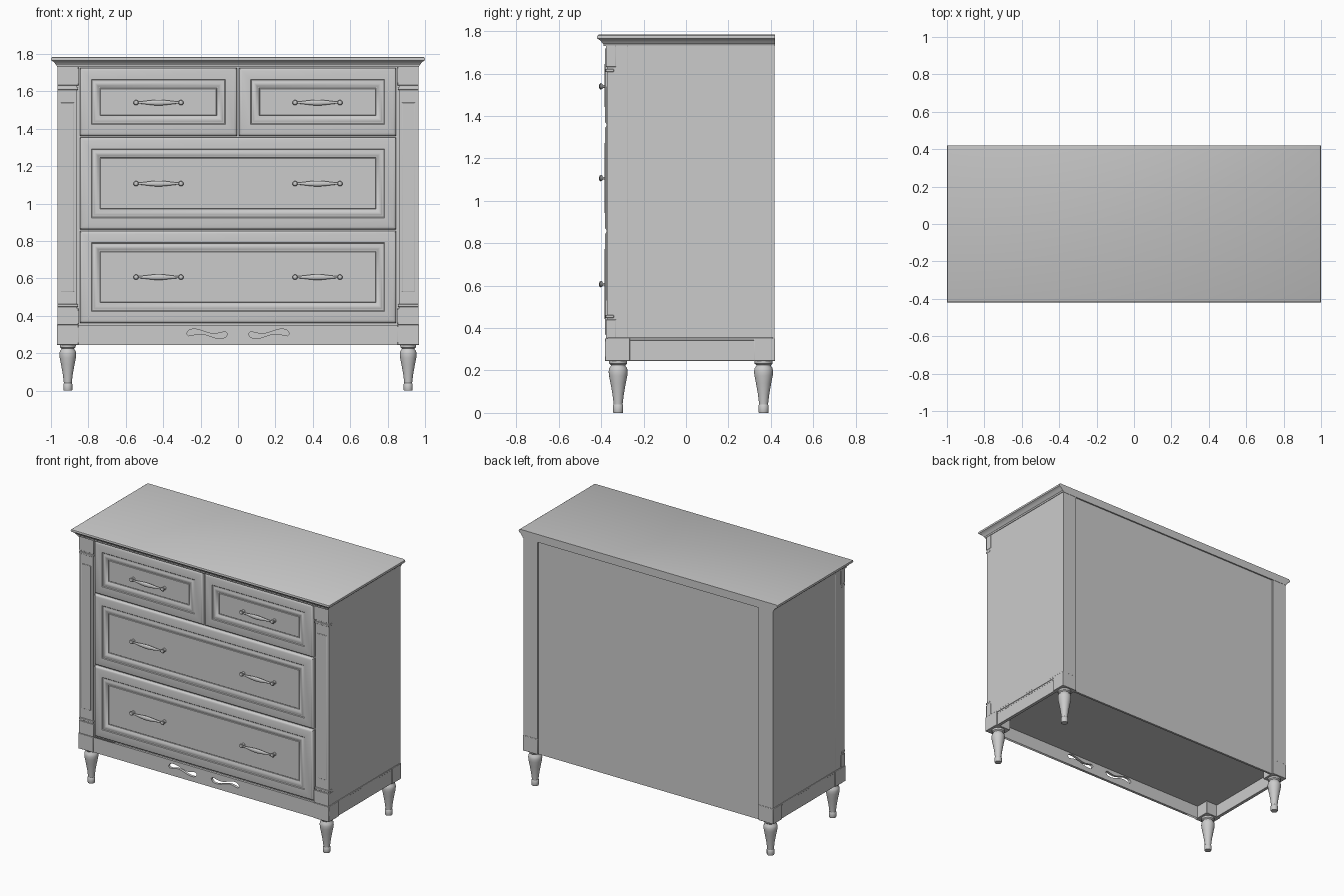
import bpy, bmesh
from math import sin, cos, pi, radians

cube = bpy.data.objects.get("Cube")
if cube:
    bpy.data.objects.remove(cube)

# One painted finish for the whole chest
paint = bpy.data.materials.new("grey_paint")
paint.use_nodes = True
GREY = (0.6, 0.6, 0.6, 1)
paint.diffuse_color = GREY
paint.node_tree.nodes["Principled BSDF"].inputs["Base Color"].default_value = GREY


def finish(name, bm, smooth=35):
    bmesh.ops.recalc_face_normals(bm, faces=bm.faces)
    mesh = bpy.data.meshes.new(name)
    bm.to_mesh(mesh)
    bm.free()
    mesh.materials.append(paint)
    mesh.shade_smooth()
    mesh.set_sharp_from_angle(angle=radians(smooth))
    obj = bpy.data.objects.new(name, mesh)
    bpy.context.collection.objects.link(obj)
    return obj


def loft(name, rings, smooth=35):
    """Skin a series of equal point rings and cap both ends."""
    bm = bmesh.new()
    loops = [[bm.verts.new(p) for p in ring] for ring in rings]
    n = len(loops[0])
    for a, b in zip(loops, loops[1:]):
        for i in range(n):
            j = (i + 1) % n
            bm.faces.new((a[i], a[j], b[j], b[i]))
    bm.faces.new(loops[0])
    bm.faces.new(loops[-1])
    return finish(name, bm, smooth)


def box(name, x, y, z, bevel=0.0):
    rings = [[(x[0], y[0], h), (x[1], y[0], h), (x[1], y[1], h), (x[0], y[1], h)] for h in z]
    obj = loft(name, rings)
    if bevel:
        mod = obj.modifiers.new("soft_edges", "BEVEL")
        mod.width = bevel
        mod.segments = 2
    return obj


def span(side, a, b):
    return sorted((side * a, side * b))


def circle(n):
    return [(cos(2 * pi * i / n), sin(2 * pi * i / n)) for i in range(n)]


BASE, RAIL, CROWN, FRONT, BACK = 0.245, 0.352, 1.735, -0.378, 0.418

# Moulded top, flush at the back
top_profile = [(0.968, 1.73), (0.97, 1.74), (0.976, 1.745), (0.982, 1.755), (0.992, 1.762),
               (0.999, 1.766), (1.0, 1.772), (0.998, 1.78), (0.99, 1.785)]
loft("top", [[(-w, 0.58 - w, z), (w, 0.58 - w, z), (w, min(0.42, 1.415 - w + 0.005), z),
              (-w, min(0.42, 1.415 - w + 0.005), z)] for w, z in top_profile])

# Carcass
box("floor_panel", (-0.95, 0.95), (-0.36, 0.405), (0.335, 0.352))
box("back_panel", (-0.87, 0.87), (0.395, 0.41), (BASE, CROWN))
box("drawer_backing", (-0.87, 0.87), (-0.36, -0.345), (RAIL - 0.01, CROWN))

leg_profile = [(0.022, 0), (0.024, 0.004), (0.024, 0.035), (0.021, 0.04), (0.022, 0.05),
               (0.027, 0.09), (0.036, 0.14), (0.043, 0.175), (0.045, 0.195), (0.042, 0.212),
               (0.035, 0.22), (0.034, 0.225), (0.042, 0.232), (0.043, 0.247)]

for side, tag in ((1, "left"), (-1, "right")):
    box(f"{tag}_side_panel", span(side, 0.945, 0.964), (-0.372, 0.415), (RAIL - 0.02, CROWN))
    box(f"{tag}_side_rail", span(side, 0.94, 0.963), (-0.3, 0.35), (BASE, 0.352), 0.002)
    box(f"{tag}_rail_cap", span(side, 0.945, 0.967), (-0.37, 0.41), (0.342, 0.355), 0.002)
    box(f"{tag}_back_post", span(side, 0.855, 0.9645), (0.325, BACK), (BASE, CROWN))

    # Front post with slim shaft, end blocks and bead rings
    shaft = span(side, 0.86, 0.9645)
    box(f"{tag}_front_post", shaft, (-0.373, -0.275), (RAIL - 0.02, CROWN), 0.003)
    for end, z in (("upper", (1.632, CROWN)), ("lower", (RAIL, 0.44))):
        box(f"{tag}_post_{end}_block", span(side, 0.853, 0.966), (FRONT, -0.33), z, 0.002)
    for k, z in enumerate((1.612, 0.452)):
        box(f"{tag}_post_bead_{k + 1}", span(side, 0.855, 0.966), (-0.38, -0.34),
            (z - 0.004, z + 0.01), 0.003)
    box(f"{tag}_post_panel", span(side, 0.877, 0.947), (-0.376, -0.36), (0.53, 1.54), 0.002)

    # Foot blocks and turned legs
    for place, y, leg_y in (("front", (-0.382, -0.265), -0.32), ("back", (0.32, 0.42), 0.366)):
        box(f"{tag}_{place}_foot_block", span(side, 0.853, 0.969), y, (BASE, RAIL), 0.002)
        loft(f"{tag}_{place}_leg",
             [[(side * 0.91 + r * c, leg_y + r * s, z) for c, s in circle(24)]
              for r, z in leg_profile])

# Front apron with two mirrored scroll cut-outs
def scroll(side, steps=20):
    upper, lower = [], []
    for i in range(steps + 1):
        t = i / steps
        x = side * (0.055 + 0.22 * t)
        mid = 0.304 - 0.011 * sin(2 * pi * t)
        half = 0.007 + 0.012 * abs(cos(pi * t)) ** 2
        half *= max(0.0, 1 - abs(2 * t - 1) ** 8) ** 0.5
        upper.append((x, mid + half))
        if 0 < i < steps:
            lower.append((x, mid - half))
    return upper + lower[::-1]


apron_curve = bpy.data.curves.new("apron_outline", "CURVE")
apron_curve.dimensions = "2D"
apron_curve.fill_mode = "BOTH"
apron_curve.extrude = 0.009
outline = [(-0.856, BASE), (0.856, BASE), (0.856, 0.35), (-0.856, 0.35)]
for pts in (outline, scroll(1), scroll(-1)):
    spline = apron_curve.splines.new("POLY")
    spline.points.add(len(pts) - 1)
    for point, (x, z) in zip(spline.points, pts):
        point.co = (x, z, 0, 1)
    spline.use_cyclic_u = True
apron_curve.materials.append(paint)
apron = bpy.data.objects.new("front_apron", apron_curve)
apron.rotation_euler.x = pi / 2
apron.location.y = -0.367
bpy.context.collection.objects.link(apron)

# Drawer fronts: rounded rim, raised frame, bead and sunken panel as (inset, depth)
drawer_profile = [(0, 0.026), (0, 0.012), (0.003, 0.006), (0.009, 0.002), (0.016, 0),
                  (0.062, 0), (0.066, 0.004), (0.072, 0.004), (0.078, 0), (0.086, -0.001),
                  (0.094, 0.002), (0.1, 0.008), (0.108, 0.009), (0.109, 0.013), (0.112, 0.009)]


def drawer(name, x, z):
    rings = []
    for inset, depth in drawer_profile:
        x0, x1, z0, z1 = x[0] + inset, x[1] - inset, z[0] + inset, z[1] - inset
        y = -0.383 + depth
        rings.append([(x0, y, z0), (x1, y, z0), (x1, y, z1), (x0, y, z1)])
    loft(name, rings, 40)


drawer("upper_left_drawer", (0.005, 0.846), (1.362, 1.726))
drawer("upper_right_drawer", (-0.846, -0.005), (1.362, 1.726))
drawer("middle_drawer", (-0.846, 0.846), (0.862, 1.354))
drawer("lower_drawer", (-0.846, 0.846), (0.362, 0.853))

# Bow handles on little turned knobs
knob_profile = [(0.012, -0.37), (0.012, -0.377), (0.007, -0.381), (0.007, -0.391),
                (0.012, -0.395), (0.014, -0.4), (0.011, -0.405), (0.004, -0.408)]


def handle(name, cx, z):
    rings = []
    for i in range(25):
        t = i / 12 - 1
        r = 0.005 + 0.010 * cos(t * pi / 2) ** 2
        y = -0.396 - 0.006 * (1 - t * t)
        rings.append([(cx + 0.12 * t, y + 0.6 * r * c, z + r * s) for c, s in circle(12)])
    loft(f"{name}_bow", rings)
    for end in (-1, 1):
        loft(f"{name}_knob_{'inner' if end * cx < 0 else 'outer'}",
             [[(cx + end * 0.12 + r * c, y, z + r * s) for c, s in circle(14)]
              for r, y in knob_profile])


for row, z in (("upper", 1.54), ("middle", 1.107), ("lower", 0.607)):
    for side, tag in ((1, "left"), (-1, "right")):
        handle(f"{row}_{tag}_handle", side * 0.425, z)
